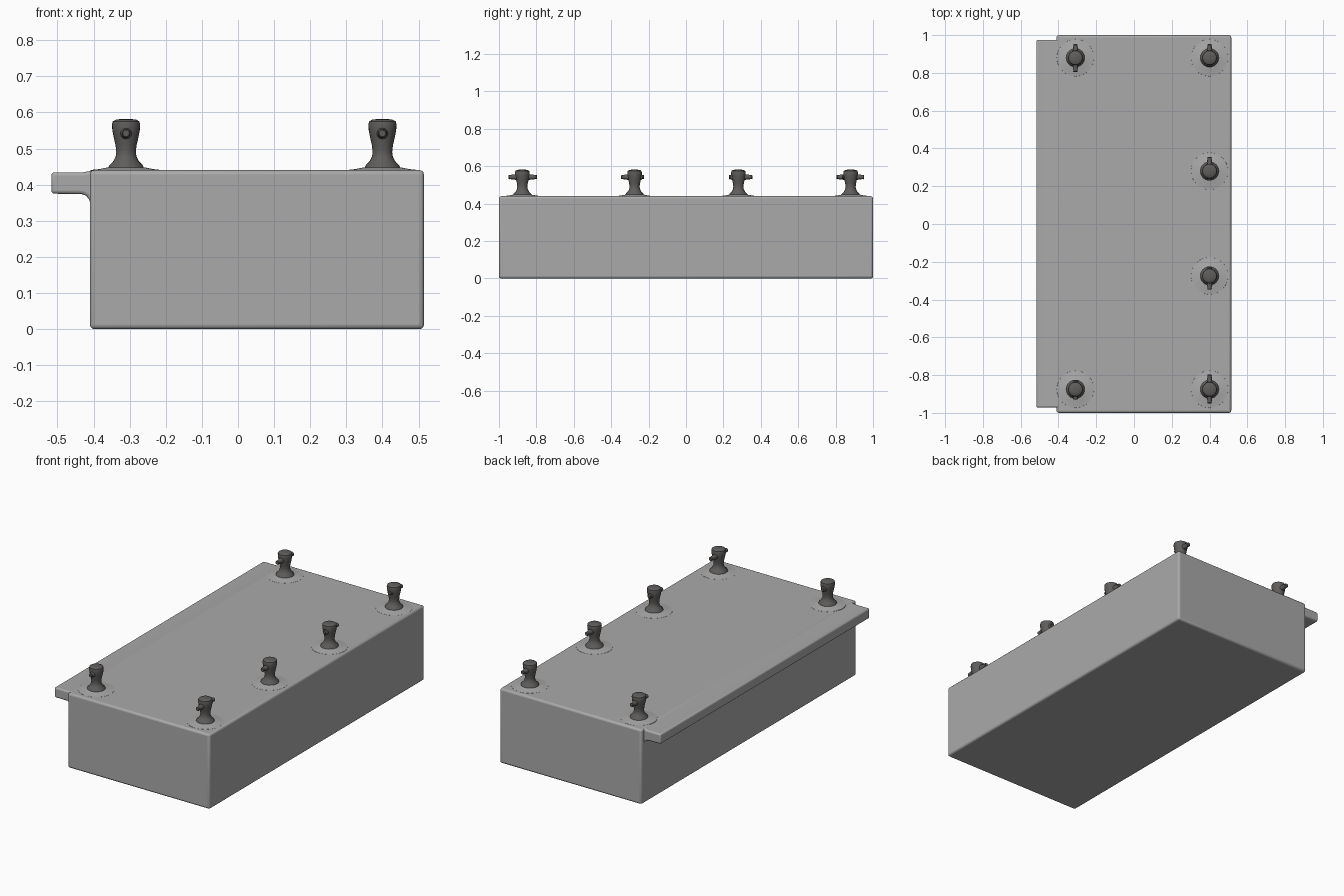
import bpy, bmesh, math
from mathutils import Matrix, Vector

if "Cube" in bpy.data.objects:
    bpy.data.objects.remove(bpy.data.objects["Cube"])


def material(name, rgb):
    m = bpy.data.materials.new(name)
    m.diffuse_color = (*rgb, 1)
    m.use_nodes = True
    m.node_tree.nodes["Principled BSDF"].inputs["Base Color"].default_value = m.diffuse_color
    return m


CONCRETE = material("concrete grey", (0.40, 0.40, 0.40))
IRON = material("dark iron", (0.115, 0.11, 0.105))


def finish(bm, name, mat, bevel=0.0):
    bmesh.ops.recalc_face_normals(bm, faces=bm.faces)
    me = bpy.data.meshes.new(name)
    bm.to_mesh(me)
    bm.free()
    ob = bpy.data.objects.new(name, me)
    bpy.context.collection.objects.link(ob)
    me.materials.append(mat)
    bpy.context.view_layer.objects.active = ob
    ob.select_set(True)
    bpy.ops.object.shade_smooth_by_angle(angle=math.radians(40))
    ob.select_set(False)
    if bevel:
        b = ob.modifiers.new("rounded edges", 'BEVEL')
        b.width, b.segments = bevel, 3
        b.limit_method, b.angle_limit = 'ANGLE', math.radians(40)
    return ob


def extrude_profile(name, pts, y0, y1, bevel):
    """Side profile in x/z swept along y."""
    bm = bmesh.new()
    face = bm.faces.new([bm.verts.new((x, y0, z)) for x, z in pts])
    ext = bmesh.ops.extrude_face_region(bm, geom=[face])["geom"]
    bmesh.ops.translate(bm, vec=(0, y1 - y0, 0),
                        verts=[v for v in ext if isinstance(v, bmesh.types.BMVert)])
    return finish(bm, name, CONCRETE, bevel)


def lathe(bm, profile, centre, segs=24):
    """Spin (radius, z) points around a vertical axis, closed at both ends."""
    rings = [[bm.verts.new((centre[0] + r * math.cos(2 * math.pi * i / segs),
                            centre[1] + r * math.sin(2 * math.pi * i / segs), z))
              for i in range(segs)] for r, z in profile]
    for a, b in zip(rings, rings[1:]):
        for i in range(segs):
            j = (i + 1) % segs
            bm.faces.new((a[i], a[j], b[j], b[i]))
    bm.faces.new(rings[0][::-1])
    bm.faces.new(rings[-1])


# Main block of the quay
extrude_profile("quay_block", [(-0.41, 0), (0.515, 0), (0.515, 0.44), (-0.41, 0.44)],
                -1.0, 1.0, 0.012)

# Overhanging ledge with a curved fillet into the wall
extrude_profile("ledge", [(-0.517, 0.375), (-0.433, 0.374), (-0.42, 0.369), (-0.412, 0.358),
                          (-0.409, 0.345), (-0.38, 0.345), (-0.38, 0.439), (-0.405, 0.4385),
                          (-0.43, 0.434), (-0.517, 0.434)], -0.972, 0.975, 0.009)

# Mooring posts: x, y, cross bar reach towards -y and +y
POSTS = [(-0.31, 0.88, 0.075, 0.072), (0.40, 0.88, 0.045, 0.072),
         (0.40, 0.28, 0.05, 0.075), (0.40, -0.275, 0.072, 0.05),
         (0.40, -0.875, 0.075, 0.078), (-0.31, -0.875, 0.055, 0.05)]
BODY = [(0.050, 0.432), (0.050, 0.446), (0.046, 0.454), (0.036, 0.464), (0.029, 0.477),
        (0.027, 0.490), (0.029, 0.508), (0.034, 0.530), (0.038, 0.550), (0.039, 0.566),
        (0.037, 0.575), (0.028, 0.580), (0.012, 0.582)]
MOUND = [(0.100, 0.436), (0.098, 0.4405), (0.075, 0.443), (0.055, 0.447), (0.03, 0.450)]

for n, (x, y, back, front) in enumerate(POSTS, 1):
    bm = bmesh.new()
    lathe(bm, BODY, (x, y))
    # Tapered cross bar with a small knob at each end
    for sign, reach in ((-1, back), (1, front)):
        prev = None
        for t, r in ((0.02, 0.019), (0.036, 0.015), (reach - 0.008, 0.011),
                     (reach - 0.004, 0.012), (reach, 0.009)):
            ring = [bm.verts.new((x + r * math.cos(math.pi * i / 6), y + sign * t,
                                  0.542 + r * math.sin(math.pi * i / 6))) for i in range(12)]
            if prev:
                for i in range(12):
                    j = (i + 1) % 12
                    bm.faces.new((prev[i], prev[j], ring[j], ring[i]))
            else:
                bm.faces.new(ring)
            prev = ring
        bm.faces.new(prev)
    finish(bm, f"mooring_post_{n}", IRON)

    # Low swelling of the deck around the post
    bm = bmesh.new()
    lathe(bm, MOUND, (x, y), 32)
    finish(bm, f"post_footing_{n}", CONCRETE)
